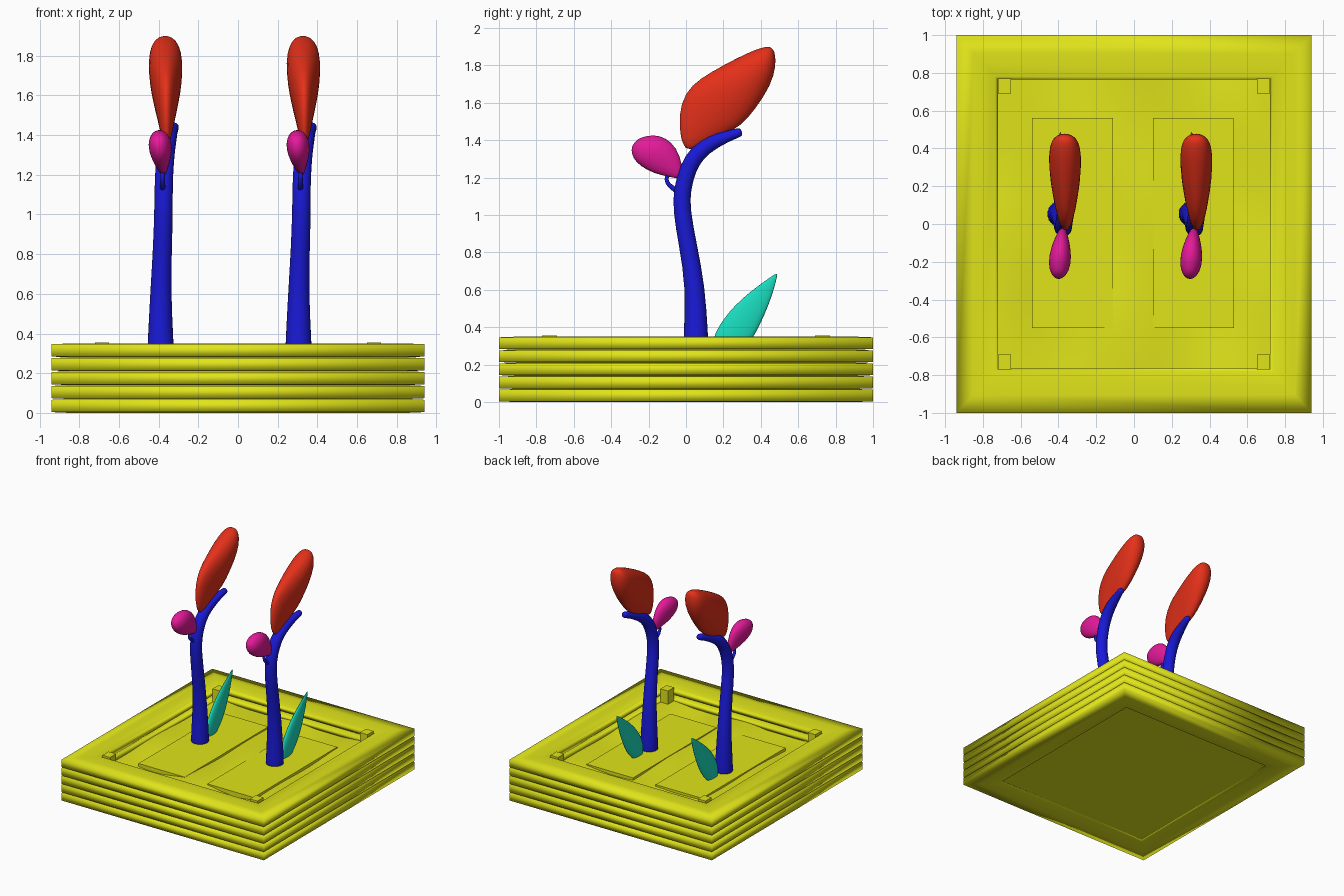
import bpy, bmesh, math
from mathutils import Vector

if "Cube" in bpy.data.objects:
    bpy.data.objects.remove(bpy.data.objects["Cube"])


def material(name, rgb):
    m = bpy.data.materials.new(name)
    m.diffuse_color = (*rgb, 1)
    m.use_nodes = True
    m.node_tree.nodes["Principled BSDF"].inputs["Base Color"].default_value = m.diffuse_color
    return m


YELLOW = material("yellow", (0.75, 0.78, 0.01))
RED = material("red", (0.78, 0.03, 0.01))
PINK = material("pink", (0.78, 0.01, 0.32))
BLUE = material("blue", (0.01, 0.01, 0.7))
TEAL = material("teal", (0.01, 0.72, 0.52))


def finish(name, bm, mat, smooth=True, subdiv=0):
    bmesh.ops.recalc_face_normals(bm, faces=bm.faces[:])
    for f in bm.faces:
        f.smooth = smooth
    me = bpy.data.meshes.new(name)
    bm.to_mesh(me)
    bm.free()
    me.materials.append(mat)
    ob = bpy.data.objects.new(name, me)
    bpy.context.collection.objects.link(ob)
    if subdiv:
        mod = ob.modifiers.new("round", 'SUBSURF')
        mod.levels = mod.render_levels = subdiv
    return ob


def bridge(bm, rings, closed=False):
    """Skin a list of vertex rings with quads, capping open ends."""
    rings = [[bm.verts.new(p) for p in r] for r in rings]
    n = len(rings[0])
    for i in range(len(rings) - (not closed)):
        a, b = rings[i], rings[(i + 1) % len(rings)]
        for j in range(n):
            bm.faces.new((a[j], a[(j + 1) % n], b[(j + 1) % n], b[j]))
    if not closed:
        bm.faces.new(rings[0])
        bm.faces.new(rings[-1])


def box(name, cx, cy, z0, z1, sx, sy, mat):
    bm = bmesh.new()
    bmesh.ops.create_cube(bm, size=1)
    for v in bm.verts:
        v.co = (cx + v.co.x * sx, cy + v.co.y * sy, (z0 + z1) / 2 + v.co.z * (z1 - z0))
    return finish(name, bm, mat, smooth=False)


def blade(name, x, start, end, stations, mat, lean=0.0):
    """Flattened petal; stations are (distance, upper, lower, half thickness)."""
    p0 = Vector((x, *start))
    d = (Vector((x, *end)) - p0).normalized()
    up = Vector((0, -d.z, d.y)) if d.y > 0 else Vector((0, d.z, -d.y))
    rings = []
    for t, hi, lo, w in stations:
        c = p0 + d * t + up * (hi + lo) / 2 + Vector((lean * t, 0, 0))
        rings.append([c + up * math.cos(a) * (hi - lo) / 2 + Vector((w * math.sin(a), 0, 0))
                      for a in (2 * math.pi * k / 16 for k in range(16))])
    bm = bmesh.new()
    bridge(bm, rings)
    return finish(name, bm, mat, subdiv=1)


def tube(name, pts, mat, sides=14):
    """Round tube in the yz plane; pts are (x, y, z, radius)."""
    cs = [Vector(p[:3]) for p in pts]
    rings = []
    for i, c in enumerate(cs):
        d = cs[min(i + 1, len(cs) - 1)] - cs[max(i - 1, 0)]
        u = d.cross(Vector((1, 0, 0))).normalized()
        v = d.cross(u).normalized()
        rings.append([c + pts[i][3] * (u * math.cos(a) + v * math.sin(a))
                      for a in (2 * math.pi * k / sides for k in range(sides))])
    bm = bmesh.new()
    bridge(bm, rings)
    return finish(name, bm, mat, subdiv=1)


# Planter walls: five stacked rings of rounded timber
profile = [(0, 0.004), (0.09, 0), (0.13, 0), (0.205, 0.006), (0.22, 0.02),
           (0.22, 0.05), (0.205, 0.064), (0.13, 0.07), (0.09, 0.07), (0, 0.066)]
for i in range(5):
    bm = bmesh.new()
    bridge(bm, [[(sx * (0.94 - d), sy * (1 - d * 1.07), i * 0.07 + z)
                 for sx, sy in ((-1, -1), (1, -1), (1, 1), (-1, 1))]
                for d, z in profile], closed=True)
    finish(f"wall_ring_{i + 1}", bm, YELLOW)

# Corner posts and base
for sx in (-1, 1):
    for sy in (-1, 1):
        box("corner_post", sx * 0.685, sy * 0.73, 0.03, 0.355, 0.07, 0.08, YELLOW)
box("base_panel", 0, 0, 0.015, 0.04, 1.46, 1.56, YELLOW)

# Gently uneven soil
bm = bmesh.new()
bmesh.ops.create_grid(bm, x_segments=28, y_segments=28, size=1)
for v in bm.verts:
    x, y = v.co.x * 0.74, v.co.y * 0.79
    v.co = (x, y, 0.232 + 0.01 * math.sin(7 * x + 2 * y) * math.cos(6 * y - x)
            + 0.012 * math.cos(9 * x))
finish("soil", bm, YELLOW)

# Planting beds
for cx in (-0.325, 0.315):
    box("planting_bed", cx, 0.005, 0.1, 0.25, 0.43, 1.11, YELLOW)

# Two identical plants
for side, x in (("left", -0.39), ("right", 0.305)):
    tube(side + "_stem", [
        (x, 0.053, 0.22, 0.071), (x, 0.053, 0.25, 0.071), (x, 0.053, 0.36, 0.067),
        (x, 0.05, 0.62, 0.053), (x + 0.01, 0.01, 0.84, 0.049),
        (x + 0.015, -0.025, 1.03, 0.048), (x + 0.015, -0.02, 1.14, 0.047),
        (x + 0.02, 0.01, 1.25, 0.047), (x + 0.028, 0.06, 1.335, 0.047),
        (x + 0.042, 0.14, 1.39, 0.042), (x + 0.056, 0.22, 1.42, 0.03),
        (x + 0.066, 0.27, 1.437, 0.027), (x + 0.072, 0.30, 1.446, 0.022)], BLUE)
    tube(side + "_twig", [
        (x + 0.01, -0.03, 1.12, 0.018), (x + 0.01, -0.075, 1.145, 0.014),
        (x + 0.01, -0.105, 1.175, 0.012), (x + 0.01, -0.105, 1.205, 0.012),
        (x + 0.01, -0.085, 1.235, 0.012)], BLUE, 10)
    blade(side + "_large_bud", x + 0.03, (0.0, 1.355), (0.45, 1.9), [
        (0, 0.02, -0.015, 0.012), (0.06, 0.102, -0.052, 0.03), (0.17, 0.182, -0.105, 0.048),
        (0.28, 0.2, -0.155, 0.066), (0.4, 0.162, -0.155, 0.083), (0.55, 0.1, -0.138, 0.09),
        (0.65, 0.05, -0.09, 0.074), (0.693, 0.018, -0.045, 0.045),
        (0.706, 0.0, -0.025, 0.02)], RED, lean=-0.01)
    blade(side + "_small_bud", x + 0.015, (-0.03, 1.2), (-0.25, 1.39), [
        (0, 0.01, -0.008, 0.01), (0.035, 0.06, -0.03, 0.024), (0.12, 0.111, -0.078, 0.045),
        (0.2, 0.113, -0.096, 0.062), (0.26, 0.082, -0.09, 0.056), (0.297, 0.03, -0.06, 0.034),
        (0.308, 0.005, -0.035, 0.014)], PINK, lean=-0.08)
    blade(side + "_leaf", x, (0.17, 0.22), (0.487, 0.69), [
        (0, 0.03, -0.03, 0.015), (0.05, 0.075, -0.06, 0.022), (0.12, 0.1, -0.082, 0.027),
        (0.21, 0.101, -0.09, 0.027), (0.29, 0.094, -0.08, 0.024), (0.4, 0.066, -0.06, 0.018),
        (0.5, 0.029, -0.031, 0.01), (0.565, 0.003, -0.005, 0.003)], TEAL)
